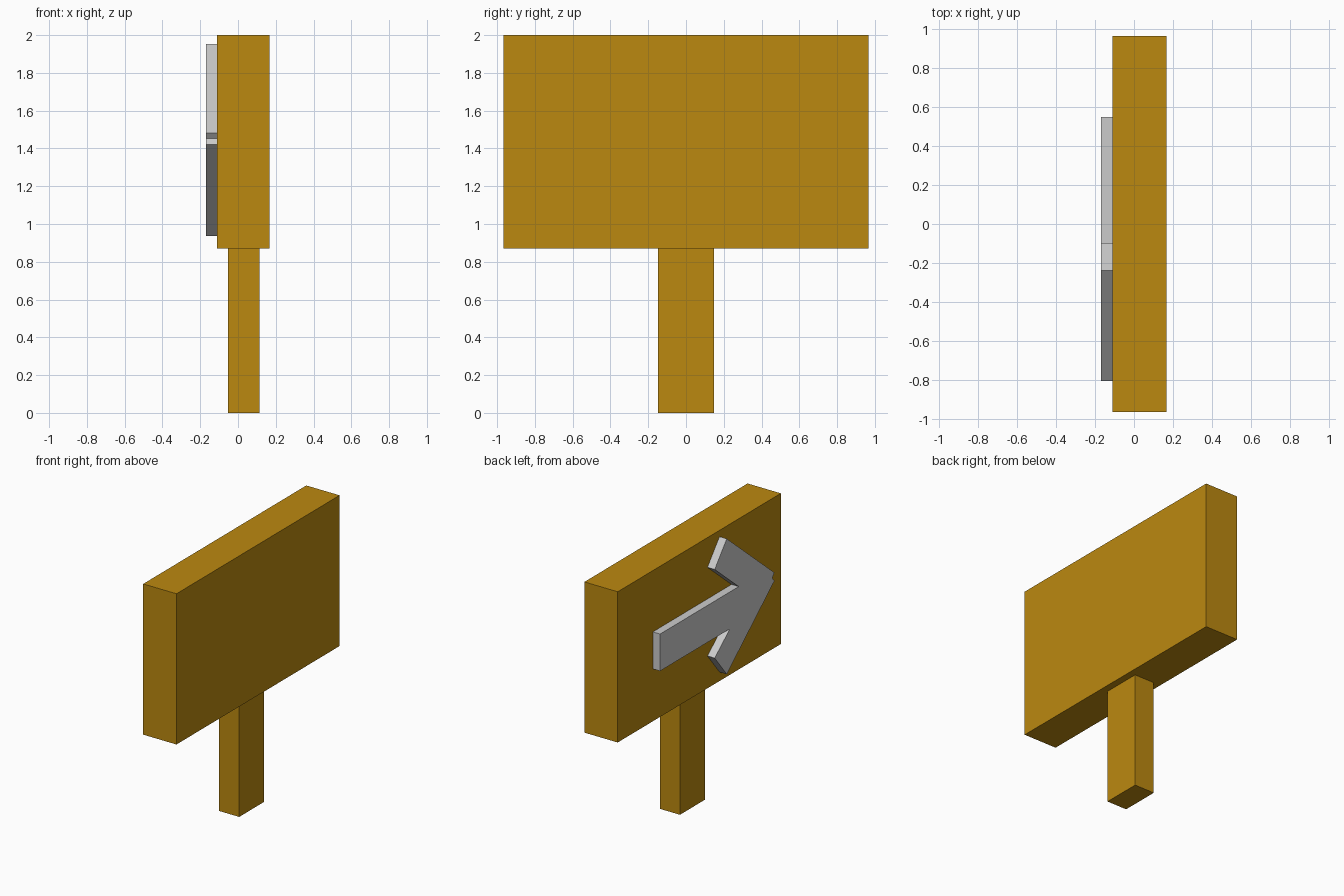
import bpy
import bmesh

if "Cube" in bpy.data.objects:
    bpy.data.objects.remove(bpy.data.objects["Cube"])

# Golden wood colour
wood = bpy.data.materials.new("golden_wood")
wood.diffuse_color = (0.50, 0.25, 0.005, 1.0)
wood.use_nodes = True
wood.node_tree.nodes["Principled BSDF"].inputs["Base Color"].default_value = wood.diffuse_color


def add_prism(name, outline, x0, x1, material=None):
    """Extrude a (y, z) outline from x0 to x1."""
    bm = bmesh.new()
    face = bm.faces.new([bm.verts.new((x0, y, z)) for y, z in outline])
    result = bmesh.ops.extrude_face_region(bm, geom=[face])
    moved = [v for v in result["geom"] if isinstance(v, bmesh.types.BMVert)]
    bmesh.ops.translate(bm, verts=moved, vec=(x1 - x0, 0, 0))
    bmesh.ops.recalc_face_normals(bm, faces=bm.faces)
    mesh = bpy.data.meshes.new(name)
    bm.to_mesh(mesh)
    bm.free()
    obj = bpy.data.objects.new(name, mesh)
    bpy.context.collection.objects.link(obj)
    if material:
        mesh.materials.append(material)
    return obj


def rect(half_y, z0, z1):
    return [(-half_y, z0), (half_y, z0), (half_y, z1), (-half_y, z1)]


# Sign board and its post
add_prism("sign_board", rect(0.966, 0.87, 2.0), -0.11, 0.166, wood)
add_prism("sign_post", rect(0.147, 0.0, 0.89), -0.053, 0.113, wood)

# Raised arrow: two slanted head bars with a notched tip, and a shaft
arrow = [
    (0.55, 1.54), (-0.382, 1.54),                       # shaft top
    (-0.097, 1.777), (-0.24, 1.953),                    # upper bar end
    (-0.805, 1.483), (-0.78, 1.452), (-0.805, 1.421),   # notched tip
    (-0.24, 0.937), (-0.097, 1.113),                    # lower bar end
    (-0.278, 1.263), (0.55, 1.263),                     # shaft bottom
]
add_prism("arrow", arrow, -0.17, -0.105)
